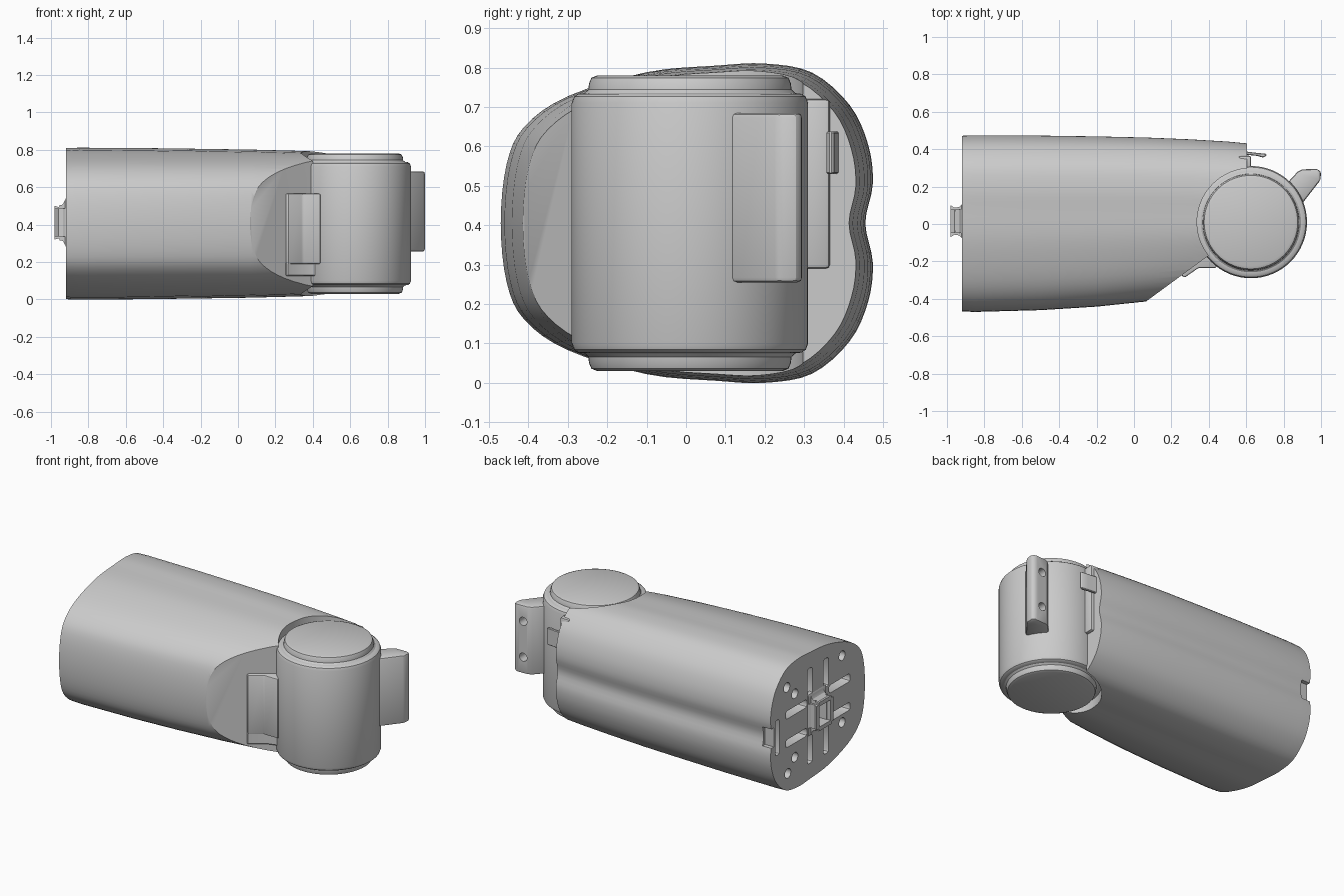
import bpy, bmesh, math
from mathutils import Vector, Matrix

if "Cube" in bpy.data.objects:
    bpy.data.objects.remove(bpy.data.objects["Cube"])

ZC = 0.405            # mid height of the housing
HX, HY = 0.625, 0.01  # hinge barrel axis


def loft(name, rings):
    bm = bmesh.new()
    vs = [[bm.verts.new(p) for p in r] for r in rings]
    n = len(vs[0])
    for a, b in zip(vs, vs[1:]):
        for i in range(n):
            j = (i + 1) % n
            bm.faces.new((a[i], a[j], b[j], b[i]))
    bm.faces.new(vs[0])
    bm.faces.new(vs[-1])
    bmesh.ops.recalc_face_normals(bm, faces=bm.faces)
    me = bpy.data.meshes.new(name)
    bm.to_mesh(me)
    bm.free()
    ob = bpy.data.objects.new(name, me)
    bpy.context.collection.objects.link(ob)
    return ob


def prism(name, pts, z0, z1):
    return loft(name, [[(x, y, z) for x, y in pts] for z in (z0, z1)])


def box(name, x0, x1, y0, y1, z0, z1):
    return prism(name, [(x0, y0), (x1, y0), (x1, y1), (x0, y1)], z0, z1)


def rod(name, p, axis, r, length, n=20):
    ux, uy = [Vector(v) for v in (((0, 1, 0), (0, 0, 1)) if axis == 'X' else ((1, 0, 0), (0, 0, 1)))]
    d = Vector((1, 0, 0) if axis == 'X' else (0, 1, 0)) * length
    ring = [Vector(p) + r * (math.cos(2 * math.pi * i / n) * ux + math.sin(2 * math.pi * i / n) * uy)
            for i in range(n)]
    return loft(name, [ring, [v + d for v in ring]])


def lathe(name, profile, n=64):
    return loft(name, [[(HX + r * math.cos(2 * math.pi * i / n), HY + r * math.sin(2 * math.pi * i / n), z)
                        for i in range(n)] for r, z in profile])


def apply(ob, m):
    bpy.context.view_layer.objects.active = ob
    with bpy.context.temp_override(object=ob, active_object=ob):
        bpy.ops.object.modifier_apply(modifier=m.name)


def cut(ob, cutter, keep=False):
    m = ob.modifiers.new("cut", 'BOOLEAN')
    m.operation, m.solver, m.object = 'DIFFERENCE', 'EXACT', cutter
    apply(ob, m)
    if not keep:
        bpy.data.objects.remove(cutter)


def bevel(ob, w, seg=1):
    m = ob.modifiers.new("bevel", 'BEVEL')
    m.width, m.segments, m.limit_method = w, seg, 'ANGLE'
    apply(ob, m)
    return ob


def catmull(pts, sub):
    out, n = [], len(pts)
    for i in range(n):
        a, b, c, d = (Vector(pts[(i + k) % n]) for k in (-1, 0, 1, 2))
        for s in range(sub):
            t = s / sub
            out.append(0.5 * (2 * b + (c - a) * t + (2 * a - 5 * b + 4 * c - d) * t * t
                              + (3 * b - a - 3 * c + d) * t ** 3))
    return out


# housing: one rounded section swept along x
half = [(-.455, .15), (-.41, .245), (-.3, .322), (-.1, .383), (.08, .4), (.2, .405),
        (.32, .382), (.415, .3), (.462, .2), (.474, .1)]
section = catmull([(-.47, 0)] + half + [(.455, 0)] + [(y, -z) for y, z in reversed(half)], 4)
stations = [(-.92, .995, .995, .995), (-.85, 1, 1, 1), (-.5, .98, .997, .995), (-.2, .94, .988, .985),
            (.07, .88, .975, .975), (.3, .81, .955, .96), (.5, .75, .93, .945), (.75, .7, .88, .925)]
body = loft("housing", [[(x, p.x * (lo if p.x < 0 else hi), ZC + p.y * hz) for p in section]
                        for x, lo, hi, hz in stations])

# slanted front cut, square end cut and hinge seat
cut(body, prism("cutter", [(-.2, -.608), (.37, -.19), (.5, -.1), (.605, .1), (.605, .6), (1, .6), (1, -.608)], -.2, 1))
cut(body, lathe("cutter", [(.288, -.2), (.288, 1)]))

# screw holes in the end cap
for y, z in [(-.24, .66), (-.24, .24), (.31, .67), (.23, .6), (.23, .2), (.3, .125)]:
    cut(body, rod("cutter", (-1, y, z), 'X', .03, .25))

# slots in the end cap
X0, X1 = -1, -.7
for s in (-1, 1):
    for t in (-1, 1):
        cut(body, bevel(box("cutter", X0, X1, s * .08 - .025, s * .08 + .025,
                            ZC + t * .21 - .09, ZC + t * .21 + .09), .015, 2))
        cut(body, bevel(box("cutter", X0, X1, s * .215 - .105, s * .215 + .105,
                            ZC + t * .09 - .025, ZC + t * .09 + .025), .015, 2))
cut(body, bevel(box("cutter", X0, X1, .385, .425, .28, .5), .012, 2))
# side latch notch
cut(body, box("cutter", -1, -.86, .44, .6, .345, .465))

# flared square socket on the end cap
socket = loft("end_socket", [[(x, .015 + sy * a, ZC + .005 + sz * b) for sy, sz in ((-1, -1), (1, -1), (1, 1), (-1, 1))]
                             for x, a, b in [(-.9, .095, .135), (-.92, .09, .13), (-.935, .076, .1),
                                             (-.96, .072, .084), (-.98, .085, .09)]])
hole = box("cutter", -1.1, -.75, -.04, .07, ZC - .06, ZC + .07)
cut(socket, hole, True)
cut(body, hole)
# corner reliefs leave a cross shape
for sy in (-1, 1):
    for sz in (-1, 1):
        y, z = .015 + sy * .1, ZC + .005 + sz * .12
        cut(socket, box("cutter", -1.1, -.925, y - .038, y + .038, z - .045, z + .045))
for y in (-.055, .055):
    box("socket_rib", -.955, -.8, .011 + y, .019 + y, ZC - .09, ZC + .1)

# hinge barrel with stepped caps
lower = [(.235, .03), (.25, .036), (.256, .05), (.258, .066), (.268, .075), (.284, .077), (.294, .084), (.3, .1)]
barrel = lathe("hinge_barrel", lower + [(r, .81 - z) for r, z in reversed(lower)])

# block between slanted face and barrel
block = bevel(prism("hinge_block", [(.25, -.27), (.27, -.287), (.345, -.235), (.44, -.235), (.46, -.08), (.32, -.15)],
                    .19, .565), .008, 2)
foot = bevel(prism("block_foot", [(.25, -.268), (.262, -.285), (.35, -.22), (.42, -.2), (.42, -.1)],
                   .125, .2), .006)

# mounting tab with two screw holes
tab = bevel(prism("mounting_tab", [(.82, .22), (.875, .28), (.9, .292), (.98, .295), (1, .28), (.997, .235),
                                   (.90, .11), (.82, .12)], .255, .685), .018, 2)
for z in (.36, .585):
    cut(tab, rod("cutter", (.93, .35, z), 'Y', .026, -.13))

# strip and clip beside the barrel
strip = bevel(box("edge_strip", .56, .625, .29, .365, .29, .72), .01, 2)
clip = bevel(prism("latch_clip", [(.58, .372), (.66, .364), (.69, .355), (.71, .366), (.705, .376), (.66, .38), (.58, .39)],
                   .53, .638), .004)

# smooth shading with crisp edges
for ob in bpy.data.objects:
    for o in bpy.data.objects:
        o.select_set(o == ob)
    bpy.context.view_layer.objects.active = ob
    bpy.ops.object.shade_smooth_by_angle(angle=math.radians(30))
